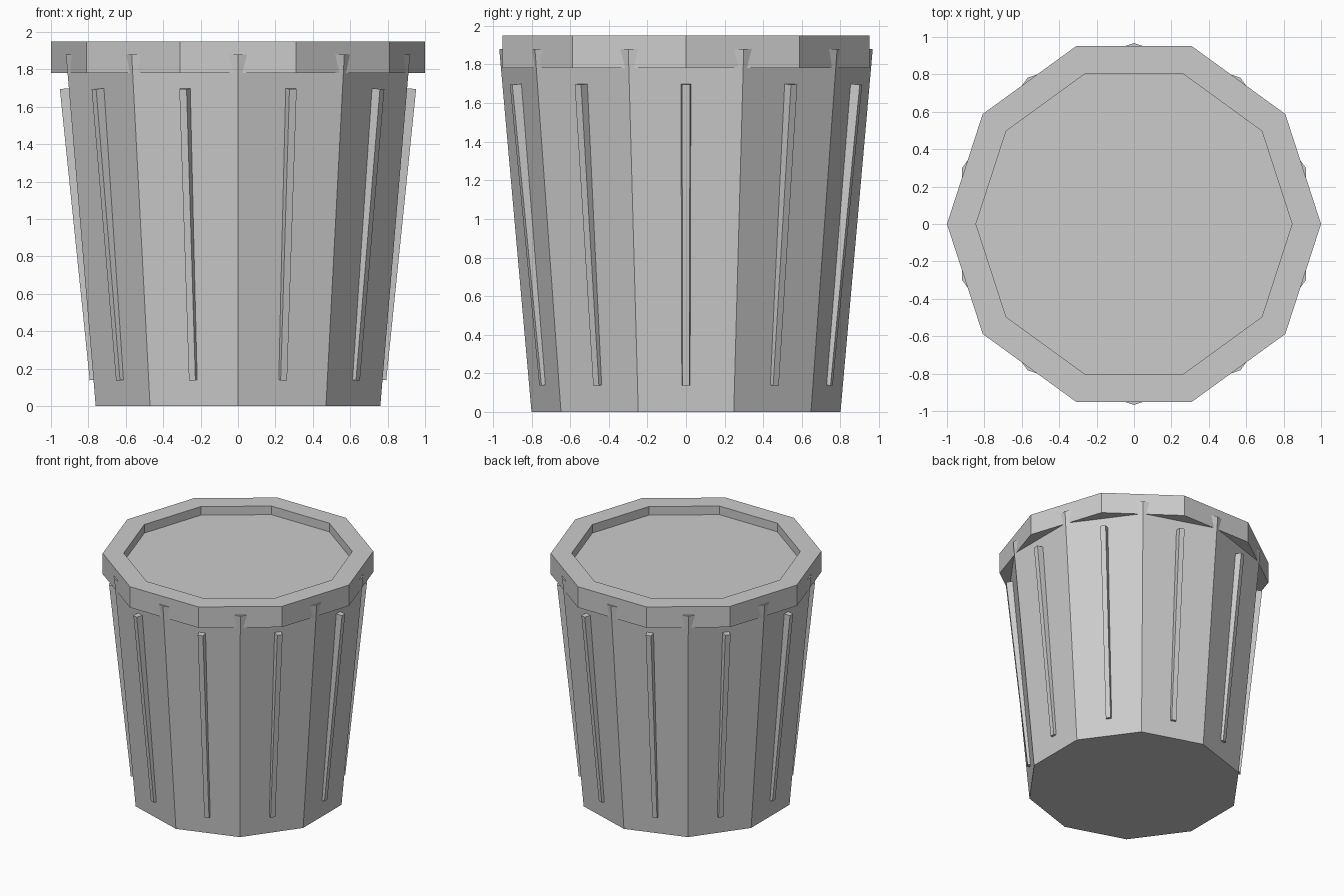
import bpy, bmesh
from math import cos, sin, pi
from mathutils import Matrix

cube = bpy.data.objects.get("Cube")
if cube:
    bpy.data.objects.remove(cube, do_unlink=True)

SIDES = 10
STEP = 2 * pi / SIDES

grey = bpy.data.materials.new("light_grey")
grey.use_nodes = True
colour = (0.6, 0.6, 0.6, 1)
grey.diffuse_color = colour
grey.node_tree.nodes["Principled BSDF"].inputs["Base Color"].default_value = colour


def finish(bm, name):
    bmesh.ops.recalc_face_normals(bm, faces=bm.faces)
    mesh = bpy.data.meshes.new(name)
    bm.to_mesh(mesh)
    bm.free()
    mesh.materials.append(grey)
    obj = bpy.data.objects.new(name, mesh)
    bpy.context.collection.objects.link(obj)
    return obj


def ring(bm, radius, z, turn=0.0):
    return [bm.verts.new((radius * cos(i * STEP + turn), radius * sin(i * STEP + turn), z))
            for i in range(SIDES)]


def bridge(bm, a, b):
    for i in range(len(a)):
        j = (i + 1) % len(a)
        bm.faces.new((a[i], a[j], b[j], b[i]))


# Tapered body, its corners between the rim corners
BASE_R, TOP_R, TOP_Z = 0.8, 0.967, 1.88
bm = bmesh.new()
low = ring(bm, BASE_R, 0, STEP / 2)
high = ring(bm, TOP_R, TOP_Z, STEP / 2)
bridge(bm, low, high)
bm.faces.new(low)
bm.faces.new(high)
finish(bm, "bucket_body")

# Raised rim around the sunken top
bm = bmesh.new()
profile = [(1.0, 1.78), (1.0, 1.95), (0.845, 1.95), (0.845, 1.78)]
loops = [ring(bm, r, z) for r, z in profile]
for k in range(len(loops)):
    bridge(bm, loops[k], loops[(k + 1) % len(loops)])
finish(bm, "rim")


# Slim rib on the middle of each body panel, standing out more at the top
def panel_x(z):
    return (BASE_R + (TOP_R - BASE_R) * z / TOP_Z) * cos(STEP / 2)


def rib_end(bm, z, depth, half_width):
    x = panel_x(z)
    points = [(x - 0.02, -half_width, z), (x + depth, -half_width * 0.72, z - depth * 0.1),
              (x + depth, half_width * 0.72, z - depth * 0.1), (x - 0.02, half_width, z)]
    return [bm.verts.new(p) for p in points]


for n in range(SIDES):
    bm = bmesh.new()
    bottom = rib_end(bm, 0.14, 0.02, 0.025)
    top = rib_end(bm, 1.7, 0.048, 0.028)
    bridge(bm, bottom, top)
    bm.faces.new(bottom)
    bm.faces.new(top)
    bm.transform(Matrix.Rotation(n * STEP, 4, 'Z'))
    finish(bm, f"rib_{n + 1}")
